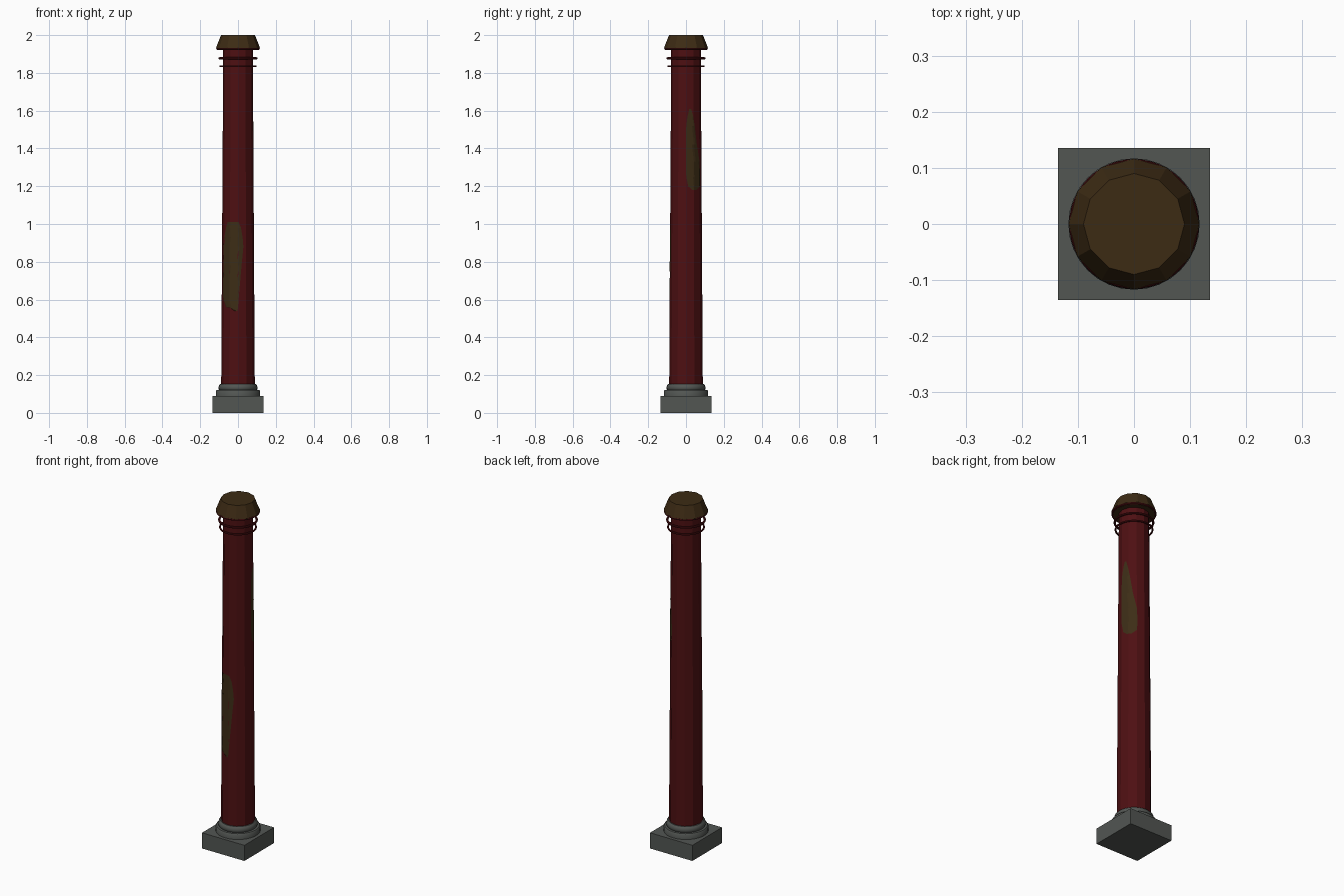
import bpy, bmesh
from math import sin, cos, pi, radians

cube = bpy.data.objects.get("Cube")
if cube:
    bpy.data.objects.remove(cube)


def material(name, rgb):
    m = bpy.data.materials.new(name)
    m.use_nodes = True
    m.diffuse_color = (*rgb, 1)
    m.node_tree.nodes["Principled BSDF"].inputs["Base Color"].default_value = (*rgb, 1)
    return m


STONE = material("grey stone", (0.085, 0.093, 0.086))
RED = material("dark red paint", (0.075, 0.005, 0.006))
BROWN = material("weathered brown", (0.046, 0.024, 0.007))
MOSS = material("olive stain", (0.046, 0.026, 0.008))


def finish(name, bm, mat, smooth=False):
    bmesh.ops.recalc_face_normals(bm, faces=bm.faces)
    mesh = bpy.data.meshes.new(name)
    bm.to_mesh(mesh)
    bm.free()
    mesh.materials.append(mat)
    obj = bpy.data.objects.new(name, mesh)
    bpy.context.collection.objects.link(obj)
    if smooth:
        bpy.ops.object.select_all(action="DESELECT")
        obj.select_set(True)
        bpy.context.view_layer.objects.active = obj
        bpy.ops.object.shade_smooth_by_angle(angle=radians(40))
    return obj


def lathe(name, profile, sides, mat, smooth=False, closed=False):
    """Turn (radius, height) points around z; closed profiles make rings."""
    bm = bmesh.new()
    loops = [[bm.verts.new((r * cos(2 * pi * i / sides), r * sin(2 * pi * i / sides), z))
              for i in range(sides)] for r, z in profile]
    pairs = list(zip(loops, loops[1:]))
    if closed:
        pairs.append((loops[-1], loops[0]))
    else:
        bm.faces.new(loops[0])
        bm.faces.new(loops[-1])
    for a, b in pairs:
        for i in range(sides):
            j = (i + 1) % sides
            bm.faces.new((a[i], a[j], b[j], b[i]))
    return finish(name, bm, mat, smooth)


def ring(name, radius, z, wire):
    section = [(radius - wire + wire * cos(k * pi / 4), z + wire * sin(k * pi / 4))
               for k in range(8)]
    lathe(name, section, 48, RED, True, True)


# Shaft radius at a given height, and at an angle on its flat sides
SIDES = 12
BOTTOM, TOP = (0.089, 0.14), (0.078, 1.94)


def shaft_radius(z, angle):
    t = (z - BOTTOM[1]) / (TOP[1] - BOTTOM[1])
    step = 2 * pi / SIDES
    r = BOTTOM[0] + t * (TOP[0] - BOTTOM[0])
    return r * cos(step / 2) / cos(angle % step - step / 2)


def stain(name, rows, columns=12):
    """Thin patch on the shaft; rows are (height, start degrees, end degrees)."""
    bm = bmesh.new()
    grid = []
    for z, start, end in rows:
        line = []
        for k in range(columns + 1):
            a = radians(start + (end - start) * k / columns)
            r = shaft_radius(z, a) + 0.0015
            line.append(bm.verts.new((r * cos(a), r * sin(a), z)))
        grid.append(line)
    for a, b in zip(grid, grid[1:]):
        for k in range(columns):
            bm.faces.new((a[k], a[k + 1], b[k + 1], b[k]))
    finish(name, bm, MOSS)


# Square plinth
bm = bmesh.new()
bmesh.ops.create_cube(bm, size=1)
for v in bm.verts:
    v.co = (v.co.x * 0.27, v.co.y * 0.27, (v.co.z + 0.5) * 0.09)
finish("plinth", bm, STONE)

# Round base mouldings
lathe("lower_moulding", [(0.117, 0.085), (0.117, 0.115), (0.112, 0.121)], 32, STONE, True)
lathe("upper_moulding", [(0.096, 0.118), (0.102, 0.125), (0.103, 0.135),
                         (0.1, 0.147), (0.093, 0.153)], 32, STONE, True)

# Tapered shaft
lathe("shaft", [BOTTOM, TOP], SIDES, RED)

# Neck rings and flared cap
ring("lower_neck_ring", 0.099, 1.835, 0.005)
ring("middle_neck_ring", 0.104, 1.877, 0.006)
ring("upper_neck_ring", 0.1155, 1.928, 0.006)
lathe("cap", [(0.108, 1.923), (0.1165, 1.932), (0.09, 2.0)], SIDES, BROWN)

# Weathered patches on the front and side
stain("front_stain", [(0.54, 258, 268), (0.56, 222, 270), (0.6, 205, 272), (0.7, 200, 278),
                      (0.78, 205, 283), (0.88, 203, 290), (0.93, 212, 287),
                      (0.98, 220, 281), (1.01, 228, 272)])
stain("side_stain", [(1.18, 24, 42), (1.2, 8, 60), (1.25, 1, 63), (1.33, 0, 60),
                     (1.42, 0, 46), (1.52, 1, 35), (1.57, 6, 28), (1.61, 13, 20)])
